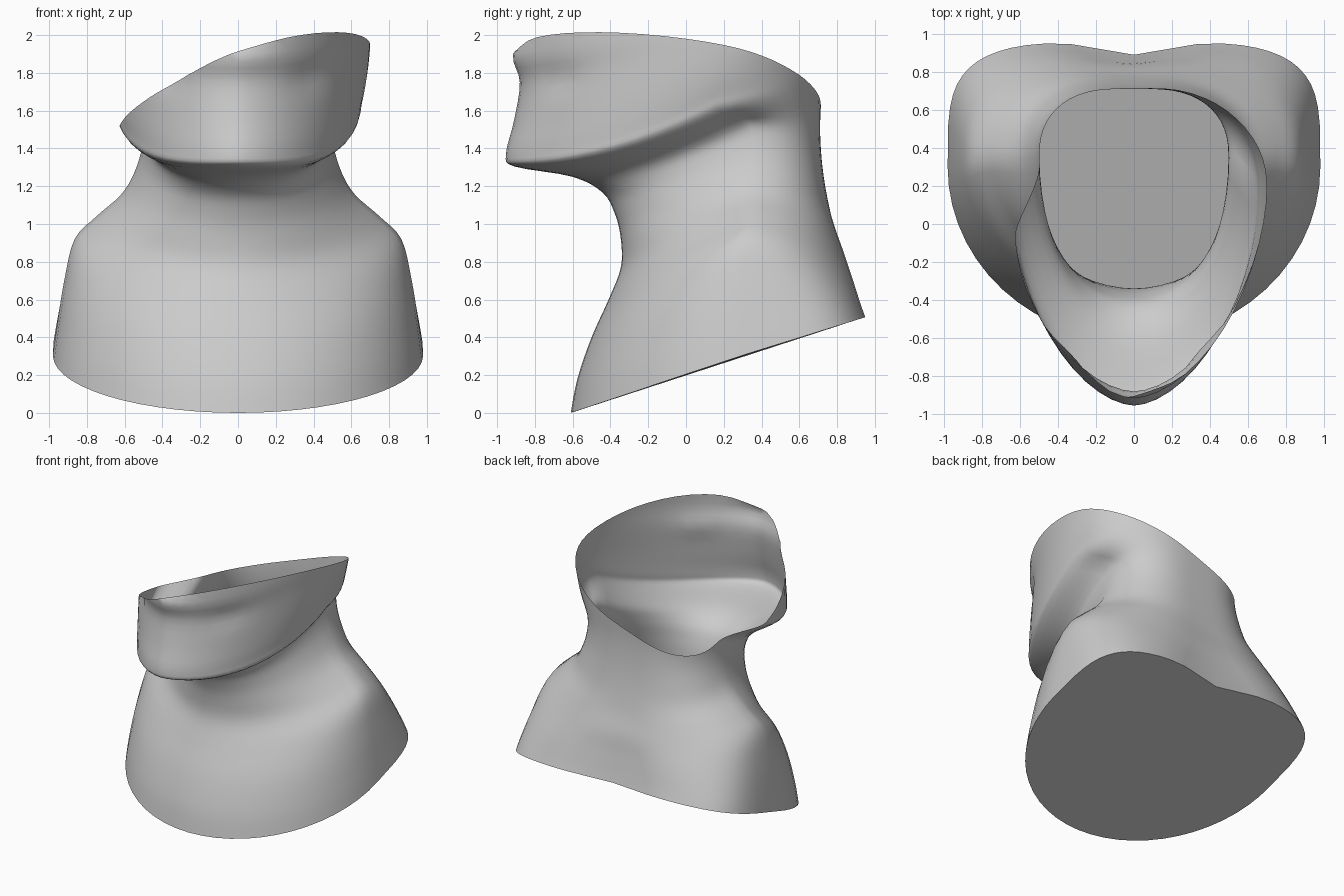
import bpy, bmesh, math
from mathutils import Vector

if "Cube" in bpy.data.objects:
    bpy.data.objects.remove(bpy.data.objects["Cube"])

# Cross-section rings from the base up to the head:
# front y, front z, half width, side y, side z, back y, back z,
# front roundness, back roundness, back dent, front rise curve
TORSO = [
    (-.61, .00, .98, .30, .305, .96, .51, 2.0, 4.0, .07, 1.0),
    (-.575, .18, .96, .30, .45, .935, .58, 2.0, 3.8, .06, 1.0),
    (-.50, .40, .92, .31, .70, .90, .70, 2.0, 3.2, .05, 1.0),
    (-.41, .60, .865, .32, .92, .86, .83, 1.9, 2.6, .03, 1.0),
    (-.345, .77, .75, .34, 1.04, .815, .97, 1.85, 2.4, .03, 1.0),
    (-.345, .92, .62, .34, 1.155, .775, 1.10, 2.0, 2.4, .02, 1.0),
    (-.375, 1.05, .55, .35, 1.27, .75, 1.24, 2.0, 2.4, .02, 1.1),
]
HEAD = [
    (-.44, 1.165, .505, .35, 1.42, .735, 1.38, 2.0, 2.4, .02, 1.3),
    (-.60, 1.25, .51, .33, 1.54, .73, 1.53, 1.95, 2.4, .02, 1.6),
    (-.91, 1.305, .635, .17, 1.60, .74, 1.72, 1.8, 2.3, .02, 1.8),
    (-.953, 1.37, .66, .17, 1.68, .745, 1.82, 1.75, 2.3, .02, 1.8),
    (-.91, 1.55, .685, .18, 1.80, .745, 1.95, 1.75, 2.3, .02, 1.5),
    (-.88, 1.75, .70, .20, 1.95, .745, 2.05, 1.75, 2.3, .02, 1.2),
    (-.92, 1.90, .70, .20, 2.08, .745, 2.15, 1.75, 2.3, .02, 1.0),
    (-.90, 2.15, .69, .20, 2.25, .745, 2.25, 1.75, 2.3, .02, 1.0),
]
N, STEPS = 56, 4


def spline(a, b, c, d, t):
    return [.5 * (2 * q + (r - p) * t + (2 * p - 5 * q + 4 * r - s) * t * t
                  + (3 * q - p - 3 * r + s) * t ** 3) for p, q, r, s in zip(a, b, c, d)]


def dimple(x, y, z):
    # Mouth crease and the hollow at its corner
    if y > 0:
        return 0
    crease = .06 * math.exp(-(x / .2) ** 2 - ((z - 1.95) / .03) ** 2)
    hollow = .03 * math.exp(-((abs(x) - .37) / .06) ** 2 - ((z - 1.77) / .07) ** 2)
    return crease + hollow


def ring_points(r):
    yf, zf, w, yw, zw, yb, zb, pf, pb, dent, k = r
    pts = []
    for i in range(N):
        a = 2 * math.pi * i / N
        s, c = math.sin(a), math.cos(a)
        front = c > 0
        e = 2 / (pf if front else pb)
        x = math.copysign(w * abs(s) ** e, s)
        y = yw + ((yf if front else yb) - yw) * abs(c) ** e
        if not front:
            y -= dent * math.exp(-(x / .25) ** 2) * abs(c)
        if front:
            z = zf + (zw - zf) * min(1, max(0, (y - yf) / (yw - yf))) ** k
        else:
            z = zw + (zb - zw) * (y - yw) / (yb - yw)
        pts.append(Vector((x, y + dimple(x, y, z), z)))
    return pts


# Smooth loft through the rings
rings = TORSO + HEAD
levels = []
for j in range(len(rings) - 1):
    a, d = rings[max(0, j - 1)], rings[min(len(rings) - 1, j + 2)]
    levels += [spline(a, rings[j], rings[j + 1], d, t / STEPS) for t in range(STEPS)]
levels.append(rings[-1])

bm = bmesh.new()
loops = [[bm.verts.new(p) for p in ring_points(r)] for r in levels]
for lo, hi in zip(loops, loops[1:]):
    for i in range(N):
        n = (i + 1) % N
        bm.faces.new((lo[i], lo[n], hi[n], hi[i]))

# Flat slanted base
bm.faces.new(list(reversed(loops[0])))

# Slanted open cut across the face
bmesh.ops.bisect_plane(bm, geom=bm.verts[:] + bm.edges[:] + bm.faces[:],
                       plane_co=(0, 0, 1.733), plane_no=(-.364, .2, 1), clear_outer=True)
bmesh.ops.recalc_face_normals(bm, faces=bm.faces[:])

mesh = bpy.data.meshes.new("bust_fragment")
bm.to_mesh(mesh)
bm.free()
bust = bpy.data.objects.new("bust_fragment", mesh)
bpy.context.collection.objects.link(bust)
bpy.context.view_layer.objects.active = bust
bust.select_set(True)
bpy.ops.object.shade_smooth_by_angle(angle=math.radians(50))
